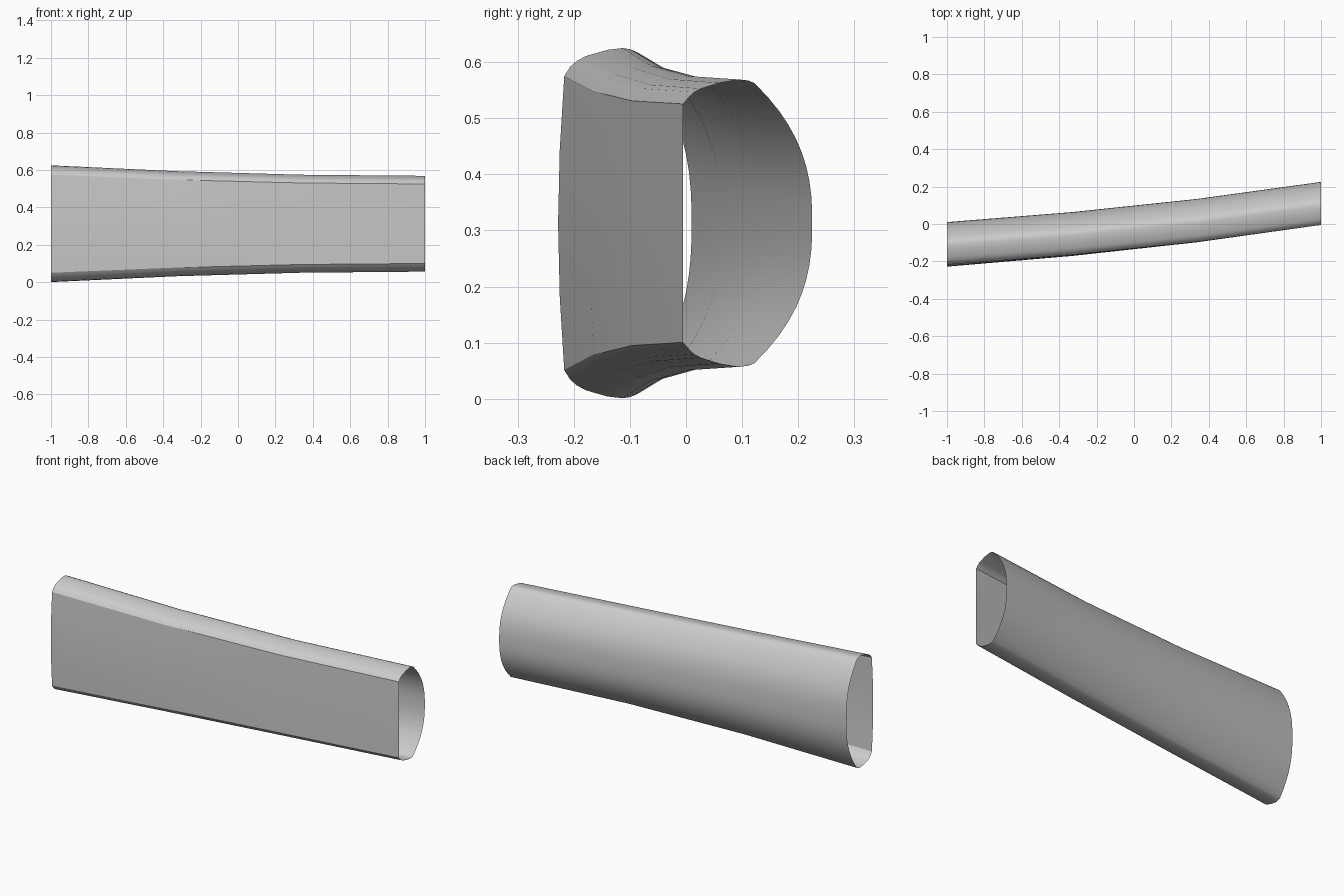
import bpy, bmesh

if "Cube" in bpy.data.objects:
    bpy.data.objects.remove(bpy.data.objects["Cube"])

ZC = 0.313
# x, front y, half height, blend from left profile (0) to right profile (1)
STATIONS = [(-1, -0.228, 0.312, 0), (-1/3, -0.171, 0.281, 0.45),
            (1/3, -0.098, 0.262, 0.8), (1, -0.005, 0.256, 1)]
# upper half of the front and crown: (depth, fraction of half height)
LEFT = [(0, 0), (.003, .42), (.011, .84), (.022, .895), (.034, .928),
        (.05, .955), (.088, .99), (.115, 1), (.129, .993), (.142, .975)]
RIGHT = [(0, 0), (0, .42), (0, .83), (.012, .885), (.02, .912),
         (.032, .937), (.065, .977), (.1, 1), (.116, .993), (.127, .975)]
DEPTH = (.238, .230)


def half_profile(t):
    pts = [tuple(a + (b - a) * t for a, b in zip(p, q)) for p, q in zip(LEFT, RIGHT)]
    d0, h0 = pts[-1]
    depth = DEPTH[0] + (DEPTH[1] - DEPTH[0]) * t
    # bowed back face
    n = 10
    for i in range(1, n + 1):
        s = 1 - i / n
        pts.append((depth - (depth - d0) * s ** 2.5, h0 * s))
    return pts


# open D-shaped sleeve lofted through the stations
bm = bmesh.new()
rings = []
for x, y, hh, t in STATIONS:
    half = half_profile(t)
    loop = half + [(d, -h) for d, h in reversed(half[1:-1])]
    rings.append([bm.verts.new((x, y + d, ZC + h * hh)) for d, h in loop])
for a, b in zip(rings, rings[1:]):
    for i in range(len(a)):
        j = (i + 1) % len(a)
        bm.faces.new((a[i], b[i], b[j], a[j]))
bmesh.ops.recalc_face_normals(bm, faces=bm.faces)
# outward normals: front face must look towards -y
bm.faces.ensure_lookup_table()
if bm.faces[0].normal.y > 0:
    bmesh.ops.reverse_faces(bm, faces=bm.faces)
mesh = bpy.data.meshes.new("sleeve")
bm.to_mesh(mesh)
bm.free()
sleeve = bpy.data.objects.new("sleeve", mesh)
bpy.context.collection.objects.link(sleeve)
bpy.context.view_layer.objects.active = sleeve
sleeve.select_set(True)
bpy.ops.object.shade_smooth_by_angle()
